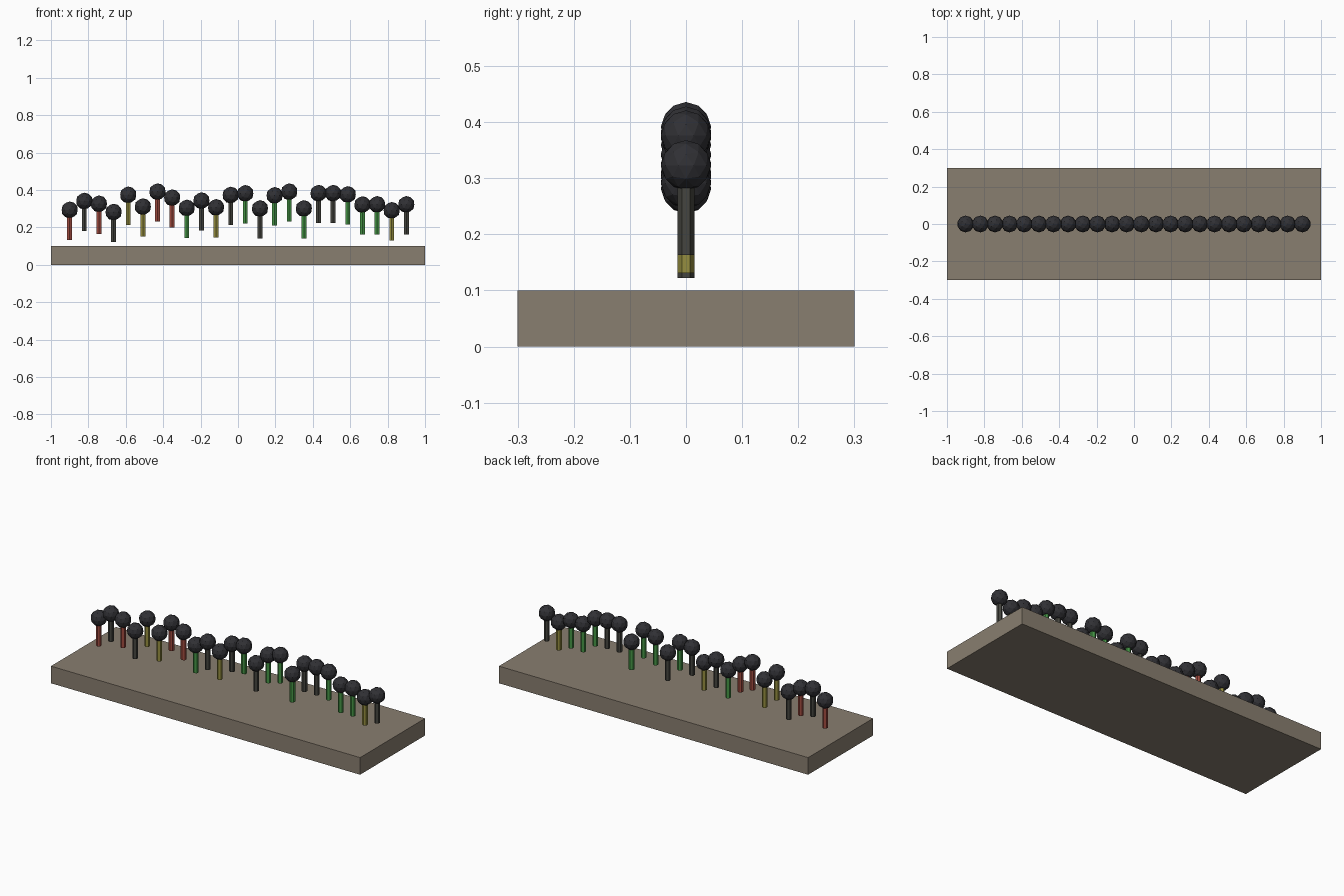
import bpy

if "Cube" in bpy.data.objects:
    bpy.data.objects.remove(bpy.data.objects["Cube"])

def material(name, rgb):
    m = bpy.data.materials.new(name)
    m.diffuse_color = (*rgb, 1)
    m.use_nodes = True
    m.node_tree.nodes["Principled BSDF"].inputs["Base Color"].default_value = m.diffuse_color
    return m

MATS = {
    "R": material("red", (0.35, 0.07, 0.05)),
    "G": material("green", (0.06, 0.30, 0.06)),
    "Y": material("yellow", (0.30, 0.27, 0.05)),
    "K": material("dark_grey", (0.06, 0.06, 0.05)),
}
HEAD = material("charcoal", (0.03, 0.03, 0.035))
BASE = material("taupe", (0.25, 0.21, 0.16))

def finish(name, mat):
    ob = bpy.context.object
    ob.name = name
    ob.data.materials.append(mat)
    return ob

# Base slab
bpy.ops.mesh.primitive_cube_add(size=1, location=(0, 0, 0.05))
base = finish("base", BASE)
base.scale = (2, 0.6, 0.1)

# Row of floating pins: stem colours and head heights from left to right
colours = "RKRKYYRRGKYKGKGGGKKGGGYK"
heights = [0.294, 0.341, 0.326, 0.282, 0.374, 0.311, 0.391, 0.359,
           0.304, 0.343, 0.307, 0.373, 0.382, 0.301, 0.371, 0.391,
           0.301, 0.383, 0.383, 0.376, 0.322, 0.323, 0.291, 0.323]
for i, (c, z) in enumerate(zip(colours, heights)):
    x = -0.9 + 1.8 * i / 23
    bpy.ops.mesh.primitive_cylinder_add(vertices=6, radius=0.015, depth=0.16,
                                        location=(x, 0, z - 0.08))
    finish(f"stem_{i + 1}", MATS[c])
    bpy.ops.mesh.primitive_ico_sphere_add(subdivisions=2, radius=0.045,
                                          location=(x, 0, z))
    finish(f"head_{i + 1}", HEAD)
